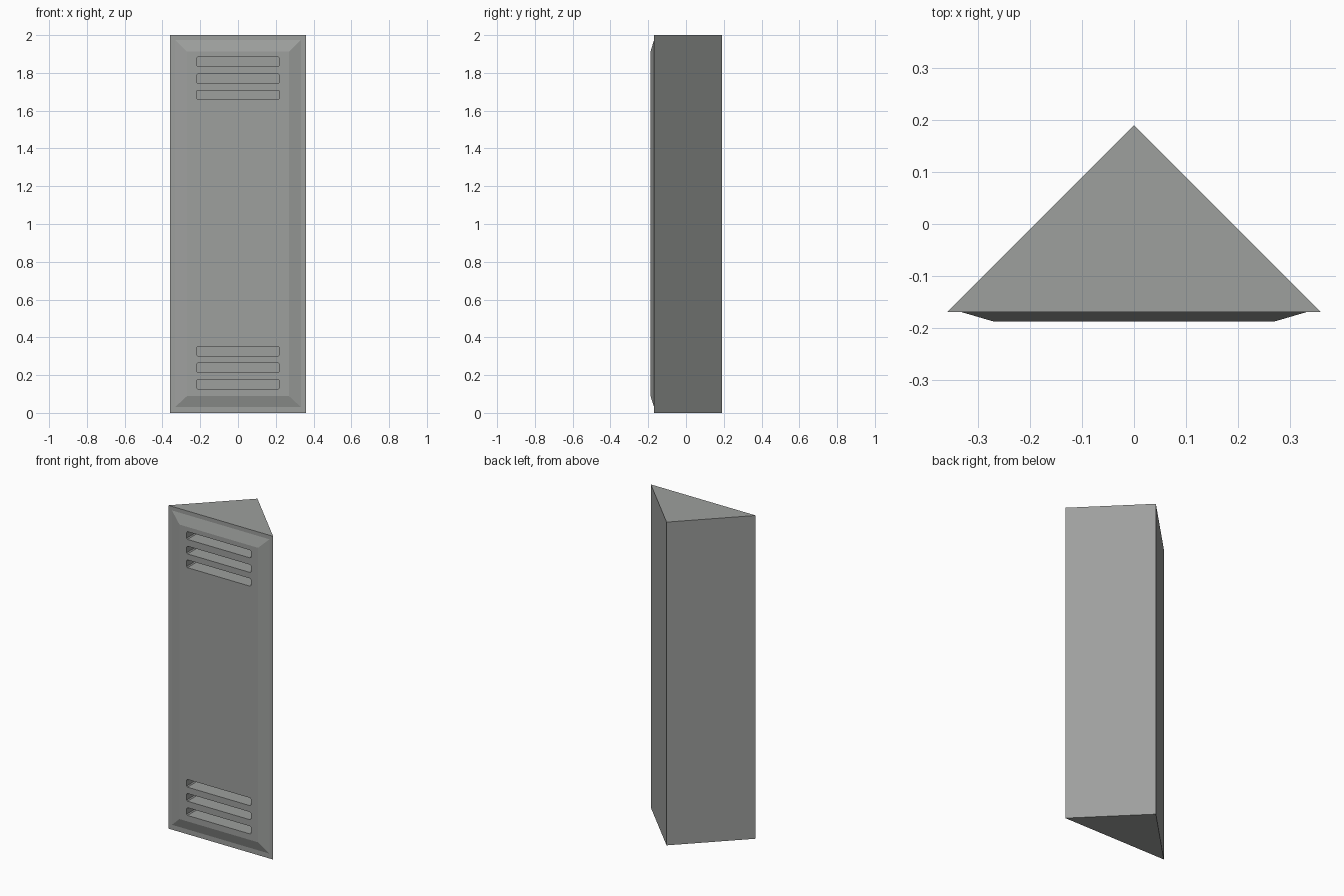
import bpy, bmesh

if "Cube" in bpy.data.objects:
    bpy.data.objects.remove(bpy.data.objects["Cube"])

grey = bpy.data.materials.new("locker_grey")
grey.diffuse_color = (0.34, 0.35, 0.34, 1)
grey.use_nodes = True
grey.node_tree.nodes["Principled BSDF"].inputs["Base Color"].default_value = grey.diffuse_color


def make_object(name, bm):
    bmesh.ops.recalc_face_normals(bm, faces=bm.faces)
    me = bpy.data.meshes.new(name)
    bm.to_mesh(me)
    bm.free()
    me.materials.append(grey)
    ob = bpy.data.objects.new(name, me)
    bpy.context.collection.objects.link(ob)
    return ob


W, FRONT, BACK, FACE = 0.359, -0.169, 0.19, -0.188

# triangular cabinet
bm = bmesh.new()
tri = bm.faces.new([bm.verts.new((x, y, 0)) for x, y in ((-W, FRONT), (W, FRONT), (0, BACK))])
ext = bmesh.ops.extrude_face_region(bm, geom=[tri])
bmesh.ops.translate(bm, vec=(0, 0, 2), verts=[v for v in ext["geom"] if isinstance(v, bmesh.types.BMVert)])

# raised door panel: inset the front face, then inset again outwards
bm.normal_update()
bm.faces.ensure_lookup_table()
bmesh.ops.recalc_face_normals(bm, faces=bm.faces)
front = min(bm.faces, key=lambda f: f.calc_center_median().y)


def fit(face, half, low, high, y):
    for v in face.verts:
        v.co = (half if v.co.x > 0 else -half, y, high if v.co.z > 1 else low)


bmesh.ops.inset_region(bm, faces=[front], thickness=0.025)
fit(front, 0.334, 0.03, 1.975, FRONT)
bmesh.ops.inset_region(bm, faces=[front], thickness=0.06)
fit(front, 0.269, 0.09, 1.912, FACE)
locker = make_object("locker", bm)

# vent slots, with slightly rounded corners, cut deep into the door
bm = bmesh.new()
H, R, C = 0.22, 0.024, 0.006
profile = [(-H, -R + C), (-H + C, -R), (H - C, -R), (H, -R + C),
           (H, R - C), (H - C, R), (-H + C, R), (-H, R - C)]
for z in (0.151, 0.239, 0.326, 1.684, 1.769, 1.859):
    f = bm.faces.new([bm.verts.new((x, -0.25, z + dz)) for x, dz in profile])
    ext = bmesh.ops.extrude_face_region(bm, geom=[f])
    bmesh.ops.translate(bm, vec=(0, 0.16, 0), verts=[v for v in ext["geom"] if isinstance(v, bmesh.types.BMVert)])
cutter = make_object("vent_cutter", bm)
cutter.hide_render = True
cutter.hide_viewport = True

cut = locker.modifiers.new("vents", "BOOLEAN")
cut.operation = "DIFFERENCE"
cut.solver = "EXACT"
cut.object = cutter
